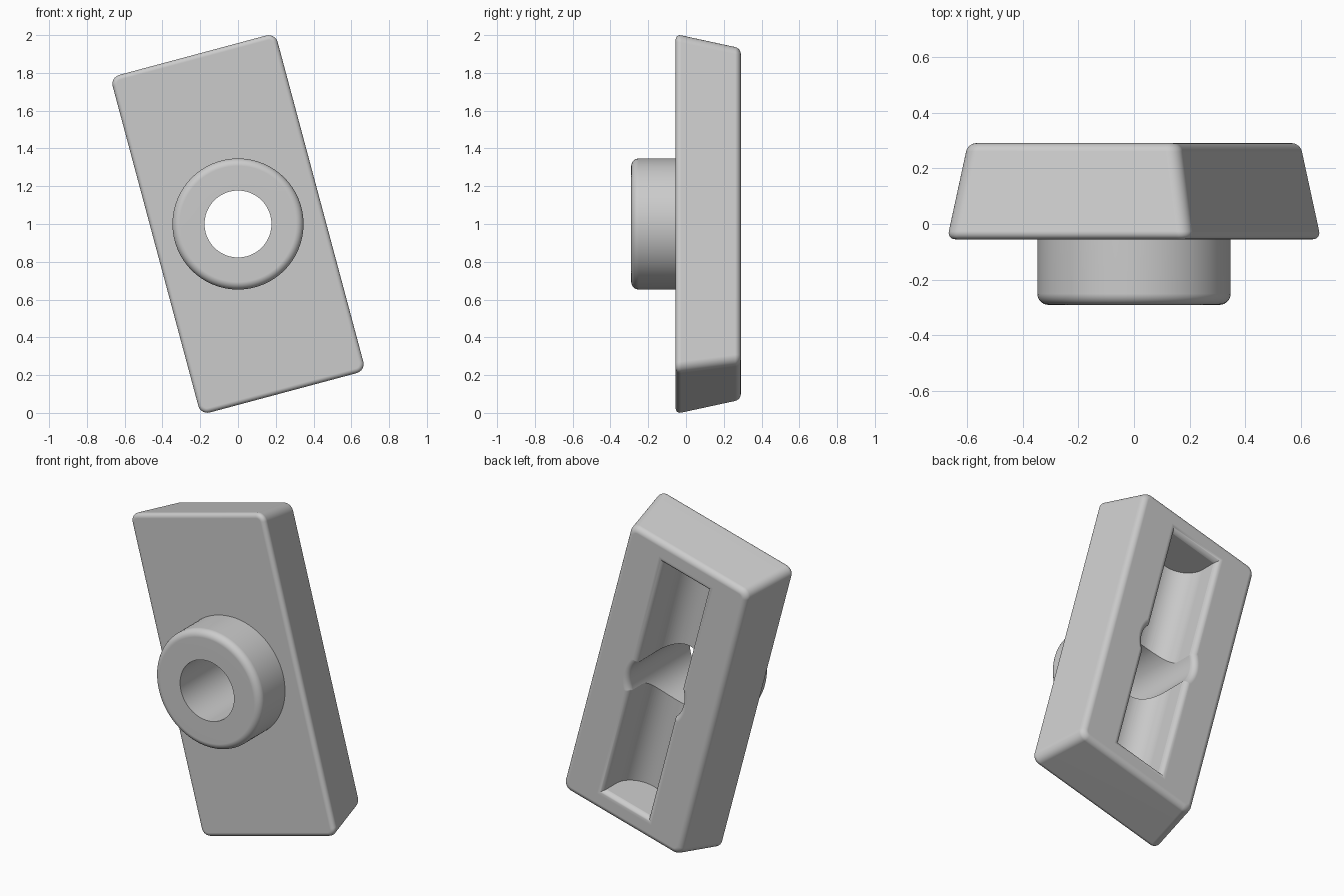
import bpy, bmesh
from math import sin, cos, pi, radians

if "Cube" in bpy.data.objects:
    bpy.data.objects.remove(bpy.data.objects["Cube"])

FRONT, BACK = -0.055, 0.29      # faces of the tapered block
HOLE_R, LIP = 0.177, 0.035      # through hole and rounded rim
POCKET_W, POCKET_L = 0.15, 0.75  # half sizes of the rear pocket
TILT = radians(-15)

grey = bpy.data.materials.new("plain grey")
grey.use_nodes = True
grey.diffuse_color = (0.6, 0.6, 0.6, 1)
grey.node_tree.nodes["Principled BSDF"].inputs["Base Color"].default_value = (0.6, 0.6, 0.6, 1)


def make(name, bm):
    bmesh.ops.recalc_face_normals(bm, faces=bm.faces)
    mesh = bpy.data.meshes.new(name)
    bm.to_mesh(mesh)
    bm.free()
    mesh.materials.append(grey)
    ob = bpy.data.objects.new(name, mesh)
    bpy.context.collection.objects.link(ob)
    return ob


def loft(name, rings, caps=True):
    """Skin a list of closed rings that share a point count."""
    bm = bmesh.new()
    loops = [[bm.verts.new(p) for p in ring] for ring in rings]
    n = len(loops[0])
    for a, b in zip(loops, loops[1:]):
        for i in range(n):
            bm.faces.new((a[i], a[(i + 1) % n], b[(i + 1) % n], b[i]))
    if caps:
        bm.faces.new(loops[0])
        bm.faces.new(loops[-1])
    return make(name, bm)


def circle(r, y, n=96):
    return [(r * cos(2 * pi * i / n), y, r * sin(2 * pi * i / n)) for i in range(n)]


def rectangle(w, l, y):
    return [(-w, y, -l), (w, y, -l), (w, y, l), (-w, y, l)]


def tapered_block():
    bm = bmesh.new()
    bmesh.ops.create_cube(bm, size=2)
    for v in bm.verts:
        inset = 0.061 if v.co.y > 0 else 0
        v.co.x *= 0.457 - inset
        v.co.z *= 0.93 - inset
        v.co.y = BACK if v.co.y > 0 else FRONT

    def spans(e):
        return abs(e.verts[0].co.y - e.verts[1].co.y) > 0.1

    # Round the four corners, then the front and back rims
    for keep, size, segs in ((True, 0.05, 8), (False, 0.03, 6)):
        edges = [e for e in bm.edges if spans(e) == keep]
        bmesh.ops.bevel(bm, geom=edges, offset=size, segments=segs,
                        profile=0.5, affect='EDGES')
    return make("tapered_block", bm)


# Rounded rim, as (outward offset, y) pairs
lip = [(LIP * (1 - cos(t)), BACK - LIP + LIP * sin(t))
       for t in (i * pi / 16 for i in range(9))]
lip.append((LIP, BACK + 0.06))

# Cutter for the through hole
hole = loft("hole_cutter", [circle(HOLE_R, FRONT - 0.1)] +
            [circle(HOLE_R + o, y) for o, y in lip])

# Cutter for the round-bottomed pocket
floor_y = BACK - 0.12
section = [(POCKET_W, BACK + 0.05)]
section += [(POCKET_W * cos(i * pi / 32), floor_y - POCKET_W * sin(i * pi / 32))
            for i in range(33)]
section.append((-POCKET_W, BACK + 0.05))
pocket = loft("pocket_cutter", [[(x, y, z) for x, y in section]
                                for z in (-POCKET_L, POCKET_L)])

# Cutter for the pocket's rounded rim, started just inside its walls
rim = loft("rim_cutter", [rectangle(POCKET_W + o - 0.0005, POCKET_L + o - 0.0005, y)
                          for o, y in lip])

block = tapered_block()
bpy.context.view_layer.objects.active = block
for cutter in (pocket, rim, hole):
    mod = block.modifiers.new("cut", 'BOOLEAN')
    mod.operation = 'DIFFERENCE'
    mod.solver = 'EXACT'
    mod.object = cutter
    bpy.ops.object.modifier_apply(modifier=mod.name)
    bpy.data.objects.remove(cutter)

# Round boss around the hole, with a rounded outer rim
R, F, Y = 0.347, 0.04, -0.29
profile = [(HOLE_R, FRONT), (HOLE_R, Y)]
profile += [(R - F + F * sin(t), Y + F - F * cos(t))
            for t in (i * pi / 16 for i in range(9))]
profile.append((R, FRONT))
boss = loft("round_boss", [circle(r, y) for r, y in profile], caps=False)

# Tilt, place and shade both parts
bpy.ops.object.select_all(action='DESELECT')
for ob in (block, boss):
    ob.rotation_euler.y = TILT
    ob.location.z = 1
    ob.select_set(True)
bpy.context.view_layer.objects.active = block
bpy.ops.object.shade_smooth_by_angle(angle=radians(30))
for ob in (block, boss):
    mod = ob.modifiers.new("flat_face_normals", 'WEIGHTED_NORMAL')
    mod.keep_sharp = True
